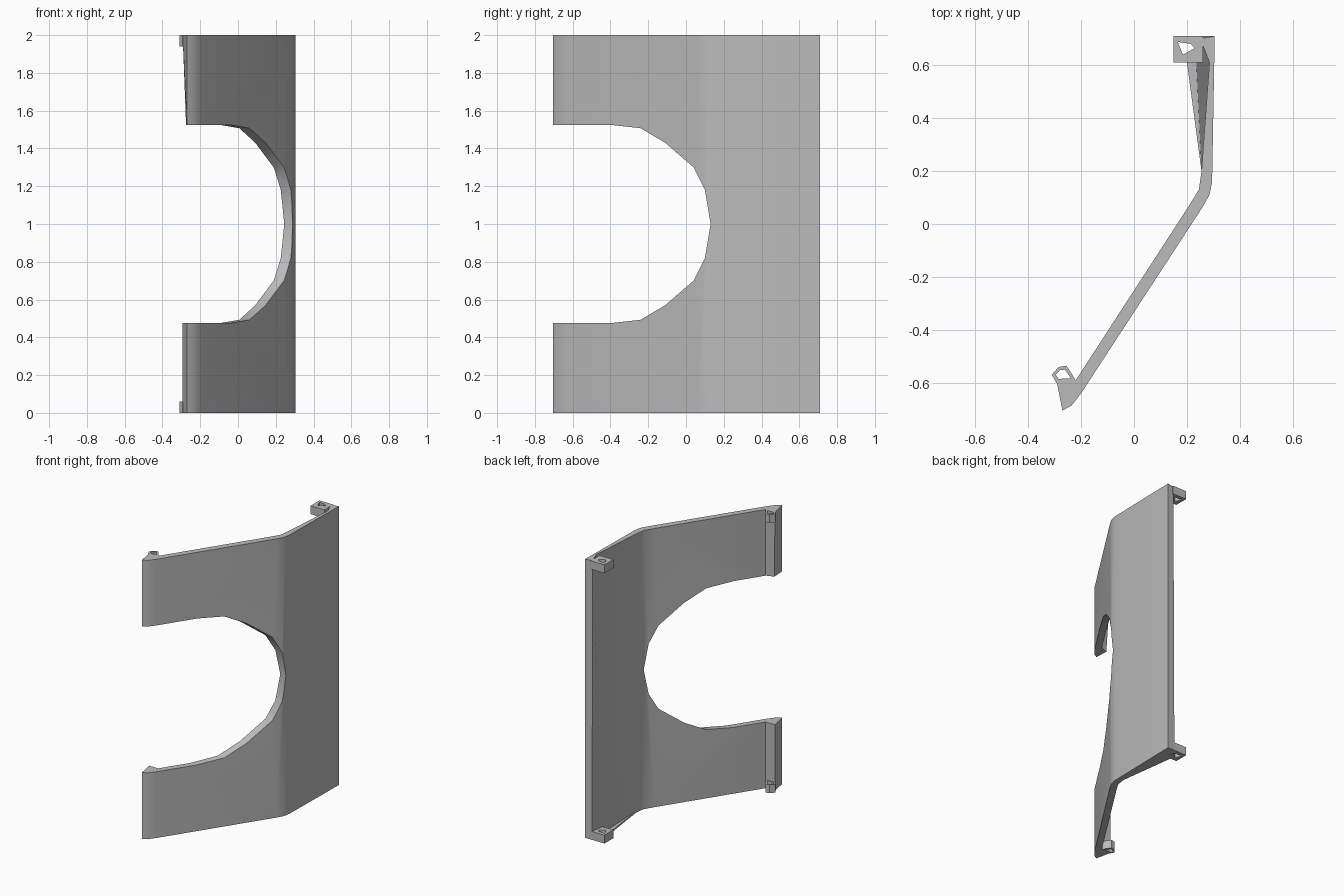
import bpy
import bmesh
import math

default = bpy.data.objects.get("Cube")
if default:
    bpy.data.objects.remove(default, do_unlink=True)

# Single plain grey
grey = bpy.data.materials.new("mid_grey")
grey.use_nodes = True
colour = (0.5, 0.5, 0.5, 1)
grey.diffuse_color = colour
grey.node_tree.nodes["Principled BSDF"].inputs["Base Color"].default_value = colour


def finish(bm, name):
    bmesh.ops.recalc_face_normals(bm, faces=bm.faces)
    mesh = bpy.data.meshes.new(name)
    bm.to_mesh(mesh)
    bm.free()
    mesh.materials.append(grey)
    obj = bpy.data.objects.new(name, mesh)
    bpy.context.collection.objects.link(obj)
    return obj


def ring(bm, outline, z):
    return [bm.verts.new((x, y, z)) for x, y in outline]


def bridge(bm, a, b):
    n = len(a)
    for i in range(n):
        j = (i + 1) % n
        bm.faces.new((a[i], a[j], b[j], b[i]))


def prism(name, low, high, z0, z1):
    """Solid between two matching horizontal outlines."""
    bm = bmesh.new()
    a, b = ring(bm, low, z0), ring(bm, high, z1)
    bm.faces.new(a)
    bm.faces.new(b)
    bridge(bm, a, b)
    return finish(bm, name)


def frame(name, outer, inner, z0, z1):
    """Prism with an open hole through it."""
    bm = bmesh.new()
    a, b = ring(bm, outer, z0), ring(bm, outer, z1)
    c, d = ring(bm, inner, z0), ring(bm, inner, z1)
    for lower, upper in ((a, b), (b, d), (d, c), (c, a)):
        bridge(bm, lower, upper)
    return finish(bm, name)


# Bent plate: back wall, rounded bend, slanted front wall with rolled tip
common = [(0.305, 0.71), (0.295, 0.16), (0.285, 0.11), (0.26, 0.065),
          (-0.2, -0.64), (-0.235, -0.685), (-0.27, -0.705), (-0.22, -0.59),
          (0.205, 0.065), (0.245, 0.13), (0.255, 0.2)]
plate = prism("bent_plate", common + [(0.235, 0.61), (0.25, 0.71)],
              common + [(0.285, 0.61), (0.25, 0.7)], 0, 2)

# Rounded opening, mirrored about mid height
half = [(-0.9, 0.525), (-0.4, 0.525), (-0.24, 0.507), (-0.11, 0.43),
        (0.04, 0.3), (0.1, 0.18), (0.13, 0)]
opening = half + [(y, -z) for y, z in reversed(half[:-1])]
bm = bmesh.new()
sides = [[bm.verts.new((x, y, 1 + z)) for y, z in opening] for x in (-0.6, 0.6)]
for side in sides:
    bm.faces.new(side)
bridge(bm, *sides)
cutter = finish(bm, "opening_cutter")
cutter.hide_render = True

cut = plate.modifiers.new("opening", "BOOLEAN")
cut.operation = "DIFFERENCE"
cut.solver = "EXACT"
cut.object = cutter
bpy.context.view_layer.update()
evaluated = plate.evaluated_get(bpy.context.evaluated_depsgraph_get())
cut_mesh = bpy.data.meshes.new_from_object(evaluated)
plate.modifiers.clear()
plate.data = cut_mesh
bpy.data.objects.remove(cutter, do_unlink=True)

# Thickened lips behind the tips of the two arms
lip = [(-0.27, -0.705), (-0.293, -0.59), (-0.22, -0.59)]
lip_small = [(-0.27, -0.705), (-0.275, -0.61), (-0.22, -0.59)]
prism("lower_arm_lip", lip, lip, 0, 0.475)
prism("upper_arm_lip", lip_small, lip, 1.525, 2)

# Sloped shelf at the foot of the back wall
shelf = [(0.255, 0.2), (0.2, 0.61), (0.25, 0.62)]
prism("bottom_shelf", shelf, shelf, 0, 0.012)

# Small open clips at the four corners
front_outer = [(-0.293, -0.6), (-0.31, -0.57), (-0.285, -0.54),
               (-0.255, -0.535), (-0.22, -0.59)]
front_inner = [(-0.285, -0.585), (-0.296, -0.568), (-0.28, -0.552),
               (-0.261, -0.55), (-0.238, -0.583)]
back_outer = [(0.15, 0.61), (0.26, 0.61), (0.26, 0.71), (0.15, 0.71)]
back_inner = [(0.185, 0.64), (0.23, 0.665), (0.215, 0.68), (0.165, 0.688)]
for level, z0 in (("lower", 0), ("upper", 1.94)):
    frame(level + "_front_clip", front_outer, front_inner, z0, z0 + 0.06)
    frame(level + "_back_clip", back_outer, back_inner, z0, z0 + 0.06)

# Smooth bend, crisp corners
bpy.ops.object.select_all(action="DESELECT")
plate.select_set(True)
bpy.context.view_layer.objects.active = plate
bpy.ops.object.shade_smooth_by_angle(angle=math.radians(30))
